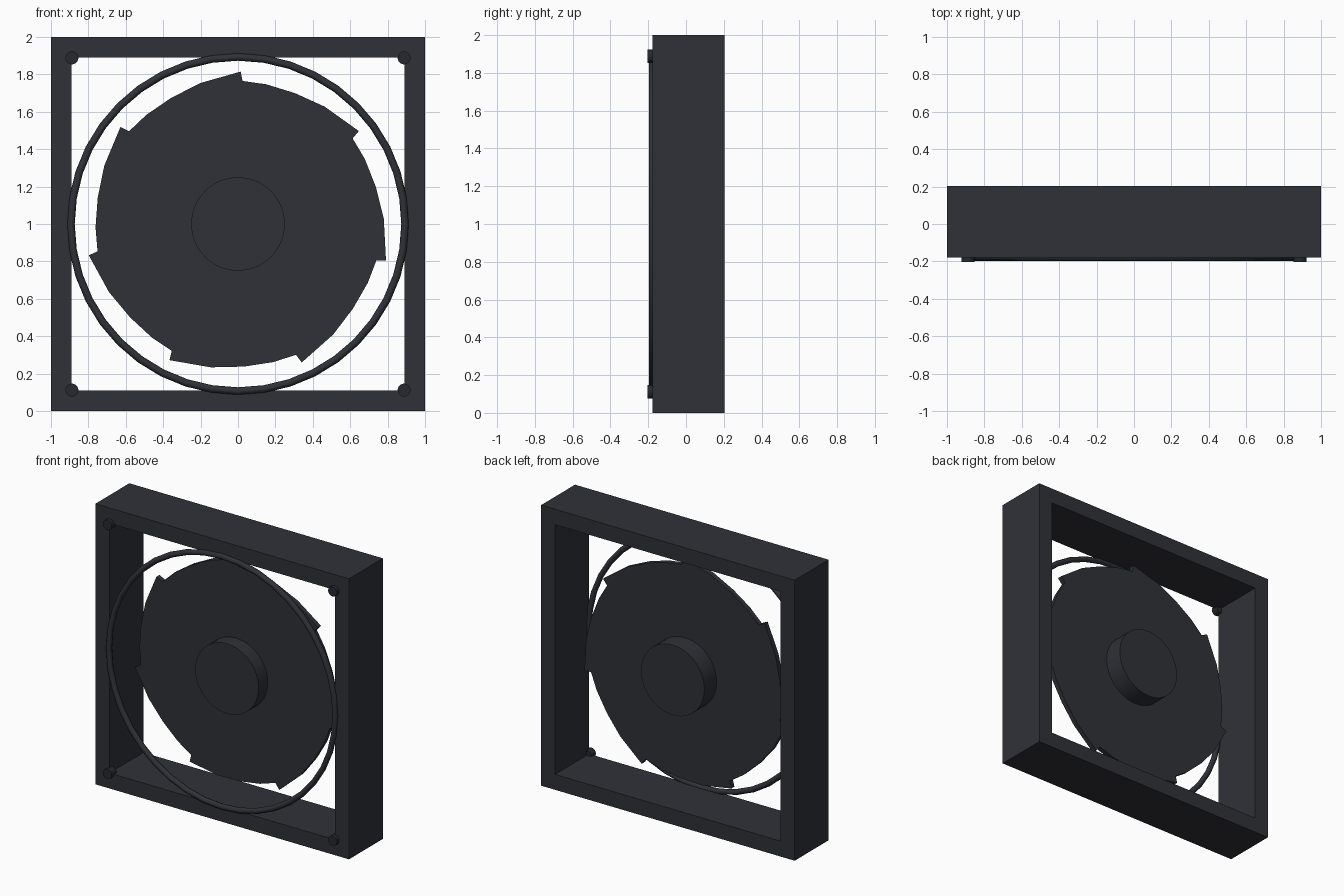
import bpy, bmesh, math
from mathutils import Vector

if "Cube" in bpy.data.objects:
    bpy.data.objects.remove(bpy.data.objects["Cube"])

CZ = 1.0  # height of the fan axis


def material(name, rgb):
    m = bpy.data.materials.new(name)
    m.diffuse_color = (*rgb, 1)
    m.use_nodes = True
    m.node_tree.nodes["Principled BSDF"].inputs["Base Color"].default_value = m.diffuse_color
    return m


dark = material("dark_plastic", (0.028, 0.031, 0.039))
steel = material("dark_metal", (0.018, 0.022, 0.03))


def prism(name, loops, y0, y1, mat):
    """Solid between y0 and y1 from a list of (x, z) outlines sharing one object."""
    bm = bmesh.new()
    for pts in loops:
        face = bm.faces.new([bm.verts.new((x, y0, z)) for x, z in pts])
        new = bmesh.ops.extrude_face_region(bm, geom=[face])["geom"]
        verts = [v for v in new if isinstance(v, bmesh.types.BMVert)]
        bmesh.ops.translate(bm, vec=Vector((0, y1 - y0, 0)), verts=verts)
    bmesh.ops.recalc_face_normals(bm, faces=bm.faces)
    me = bpy.data.meshes.new(name)
    bm.to_mesh(me)
    bm.free()
    ob = bpy.data.objects.new(name, me)
    bpy.context.collection.objects.link(ob)
    me.materials.append(mat)
    return ob


def cylinder(name, x, z, r, y0, y1, sides, mat):
    bpy.ops.mesh.primitive_cylinder_add(vertices=sides, radius=r, depth=y1 - y0,
                                        location=(x, (y0 + y1) / 2, z),
                                        rotation=(math.pi / 2, 0, 0))
    ob = bpy.context.object
    ob.name = name
    ob.data.materials.append(mat)
    bpy.ops.object.shade_smooth_by_angle()
    return ob


# Square frame: mitred open box
bm = bmesh.new()
rings = []
for half, y in ((1, -0.178), (1, 0.204), (0.89, 0.204), (0.89, -0.178)):
    rings.append([bm.verts.new((half * sx, y, CZ + half * sz))
                  for sx, sz in ((-1, -1), (1, -1), (1, 1), (-1, 1))])
for a in range(4):
    p, q = rings[a], rings[(a + 1) % 4]
    for i in range(4):
        j = (i + 1) % 4
        bm.faces.new((p[i], p[j], q[j], q[i]))
bmesh.ops.recalc_face_normals(bm, faces=bm.faces)
me = bpy.data.meshes.new("frame")
bm.to_mesh(me)
bm.free()
me.materials.append(dark)
bpy.context.collection.objects.link(bpy.data.objects.new("frame", me))

# Rotor: seven broad overlapping blades forming a stepped disc
outline = []
for k in range(7):
    start = 89 + k * 360 / 7
    for off, r in ((0, 0.815), (16, 0.78), (29, 0.763), (41, 0.762), (50.6, 0.765)):
        a = math.radians(start + off)
        outline.append((r * math.cos(a), CZ + r * math.sin(a)))
prism("fan_blades", [outline], -0.022, 0.013, dark)

# Hub
cylinder("hub", 0, CZ, 0.25, -0.125, 0.15, 48, dark)

# Front guard ring
bpy.ops.mesh.primitive_torus_add(major_segments=40, minor_segments=8,
                                 major_radius=0.893, minor_radius=0.02,
                                 location=(0, -0.177, CZ), rotation=(math.pi / 2, 0, 0))
ring = bpy.context.object
ring.name = "guard_ring"
ring.data.materials.append(dark)
bpy.ops.object.shade_smooth_by_angle(angle=math.radians(50))

# Corner screws
for sx in (-1, 1):
    for sz in (-1, 1):
        cylinder("corner_screw", 0.888 * sx, CZ + 0.888 * sz, 0.035,
                 -0.204, -0.15, 16, steel)
